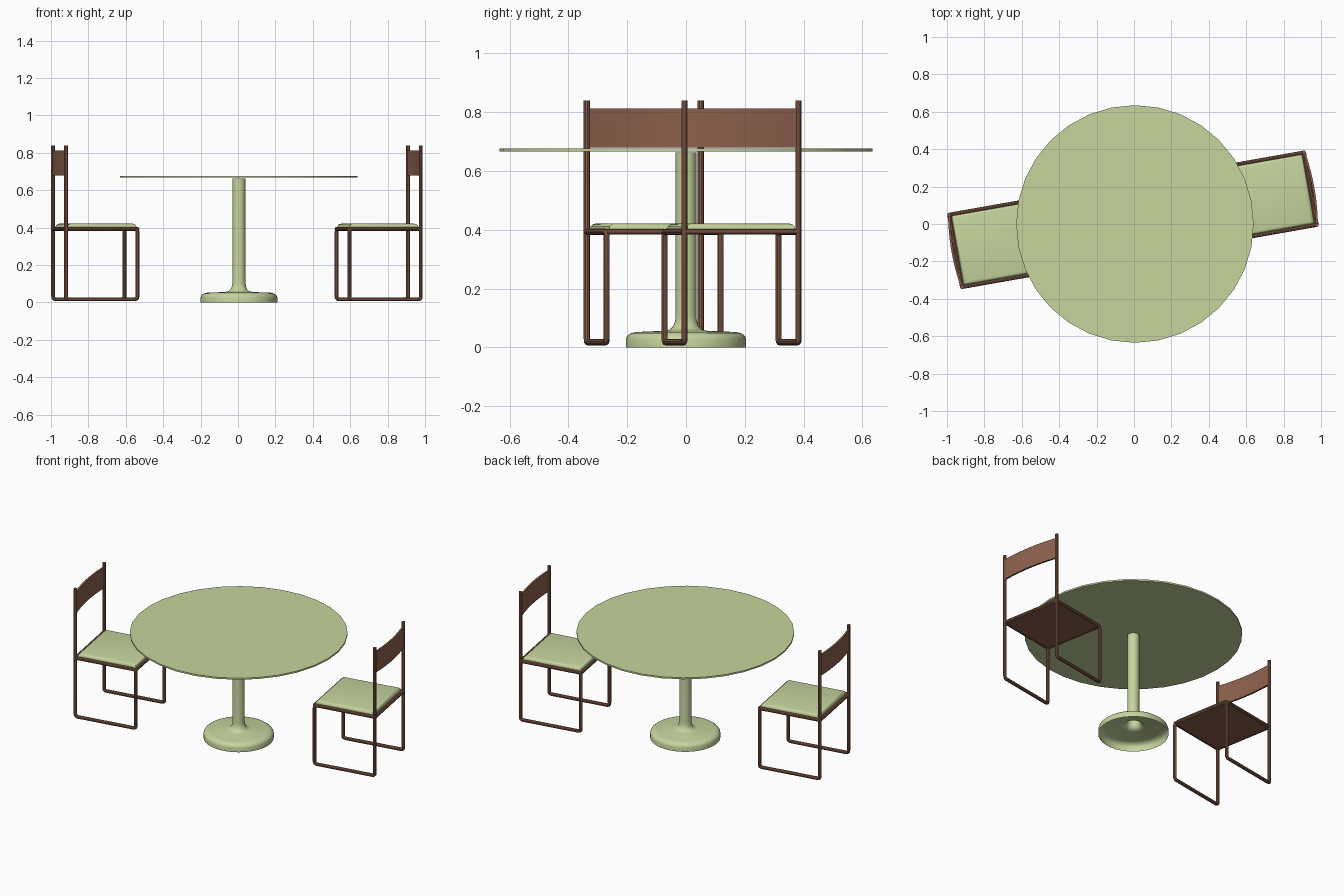
import bpy, bmesh, math
from mathutils import Vector, Matrix

if "Cube" in bpy.data.objects:
    bpy.data.objects.remove(bpy.data.objects["Cube"])


def material(name, rgb):
    m = bpy.data.materials.new(name)
    m.diffuse_color = (*rgb, 1)
    m.use_nodes = True
    m.node_tree.nodes["Principled BSDF"].inputs["Base Color"].default_value = m.diffuse_color
    return m


GREEN = material("sage", (0.57, 0.66, 0.34))
BROWN = material("walnut", (0.27, 0.12, 0.075))


def finish(name, bm, mat, matrix=Matrix(), smooth=True):
    bmesh.ops.recalc_face_normals(bm, faces=bm.faces)
    me = bpy.data.meshes.new(name)
    bm.to_mesh(me)
    bm.free()
    me.materials.append(mat)
    ob = bpy.data.objects.new(name, me)
    bpy.context.collection.objects.link(ob)
    ob.matrix_world = matrix
    if smooth:
        bpy.ops.object.select_all(action='DESELECT')
        ob.select_set(True)
        bpy.context.view_layer.objects.active = ob
        bpy.ops.object.shade_smooth_by_angle(angle=math.radians(35))
    return ob


def tube(name, points, matrix, r=0.0105, fillet=0.016):
    """Round bar along a planar path with filleted corners."""
    pts = [Vector(p) for p in points]
    path = [pts[0]]
    for a, b, c in zip(pts, pts[1:], pts[2:]):
        p, q = b + (a - b).normalized() * fillet, b + (c - b).normalized() * fillet
        for i in range(5):
            t = i / 4
            path.append(p * (1 - t) ** 2 + b * 2 * t * (1 - t) + q * t * t)
    path.append(pts[-1])
    normal = Vector((0, 1, 0)) if len(pts) > 2 else Vector((0, 0, 1))
    bm = bmesh.new()
    rings = []
    for i, p in enumerate(path):
        d = (path[min(i + 1, len(path) - 1)] - path[max(i - 1, 0)]).normalized()
        side = d.cross(normal)
        rings.append([bm.verts.new(p + r * (math.cos(k * math.tau / 10) * side
                                            + math.sin(k * math.tau / 10) * normal))
                      for k in range(10)])
    for a, b in zip(rings, rings[1:]):
        for k in range(10):
            bm.faces.new((a[k], a[k - 1], b[k - 1], b[k]))
    bm.faces.new(rings[0])
    bm.faces.new(rings[-1])
    return finish(name, bm, BROWN, matrix)


def box(bm, x0, x1, y0, y1, z0, z1):
    m = Matrix.Translation(((x0 + x1) / 2, (y0 + y1) / 2, (z0 + z1) / 2))
    return bmesh.ops.create_cube(bm, size=1, matrix=m @ Matrix.Diagonal((x1 - x0, y1 - y0, z1 - z0, 1)))


# table top: thin disc
bm = bmesh.new()
bmesh.ops.create_cone(bm, cap_ends=True, segments=32, radius1=0.635, radius2=0.635, depth=0.01,
                      matrix=Matrix.Translation((0.005, 0, 0.672)))
finish("table_top", bm, GREEN)

# pedestal: hollow lathed base flowing into the column
profile = [(0.205, 0), (0.205, 0.028), (0.201, 0.038), (0.188, 0.048), (0.170, 0.052),
           (0.075, 0.056), (0.055, 0.060), (0.043, 0.072), (0.037, 0.09), (0.035, 0.11), (0.035, 0.662)]
bm = bmesh.new()
vs = [bm.verts.new((r, 0, z)) for r, z in profile]
es = [bm.edges.new(e) for e in zip(vs, vs[1:])]
bmesh.ops.spin(bm, geom=vs + es, cent=(0, 0, 0), axis=(0, 0, 1), angle=math.tau, steps=32, use_merge=True)
bmesh.ops.remove_doubles(bm, verts=bm.verts, dist=1e-5)
finish("pedestal", bm, GREEN, Matrix.Translation((0.005, 0, 0)))

HX, HY = 0.194, 0.197   # half spacing of the chair bars
LOW, RAIL = 0.017, 0.393


def chair(tag, x, y, degrees):
    m = Matrix.Translation((x, y, 0)) @ Matrix.Rotation(math.radians(degrees), 4, 'Z')
    # side loops: back post, runner, front leg, side rail
    for side, s in (("left", 1), ("right", -1)):
        tube(f"{tag}_{side}_frame", [(-HX, s * HY, 0.84), (-HX, s * HY, LOW), (HX, s * HY, LOW),
                                     (HX, s * HY, RAIL), (-HX, s * HY, RAIL)], m)
    # cross rails
    for end, e in (("front", 1), ("back", -1)):
        tube(f"{tag}_{end}_rail", [(e * HX, -HY, RAIL), (e * HX, HY, RAIL)], m)
    # seat board
    bm = bmesh.new()
    box(bm, -HX, HX, -HY, HY, 0.386, 0.398)
    finish(f"{tag}_seat_board", bm, BROWN, m, False)
    # cushion with softened upper edge
    bm = bmesh.new()
    box(bm, -HX + 0.011, HX - 0.003, -HY + 0.009, HY - 0.009, 0.396, 0.421)
    top = [e for e in bm.edges if all(v.co.z > 0.41 for v in e.verts)]
    bmesh.ops.bevel(bm, geom=top, offset=0.018, segments=3, profile=0.5, affect='EDGES')
    finish(f"{tag}_cushion", bm, GREEN, m)
    # back panel bowed backwards
    bm = bmesh.new()
    rings = []
    n = 12
    for i in range(n + 1):
        t = 2 * i / n - 1
        cx = -HX - 0.016 * (1 - t * t)
        rings.append([bm.verts.new((cx + dx, t * HY, z)) for dx, z in
                      ((-0.006, 0.68), (0.006, 0.68), (0.006, 0.812), (-0.006, 0.812))])
    for a, b in zip(rings, rings[1:]):
        for k in range(4):
            bm.faces.new((a[k], a[k - 1], b[k - 1], b[k]))
    bm.faces.new(rings[0])
    bm.faces.new(rings[-1])
    finish(f"{tag}_back_panel", bm, BROWN, m)


chair("left_chair", -0.763, -0.11, 10)
chair("right_chair", 0.752, 0.155, 190)
